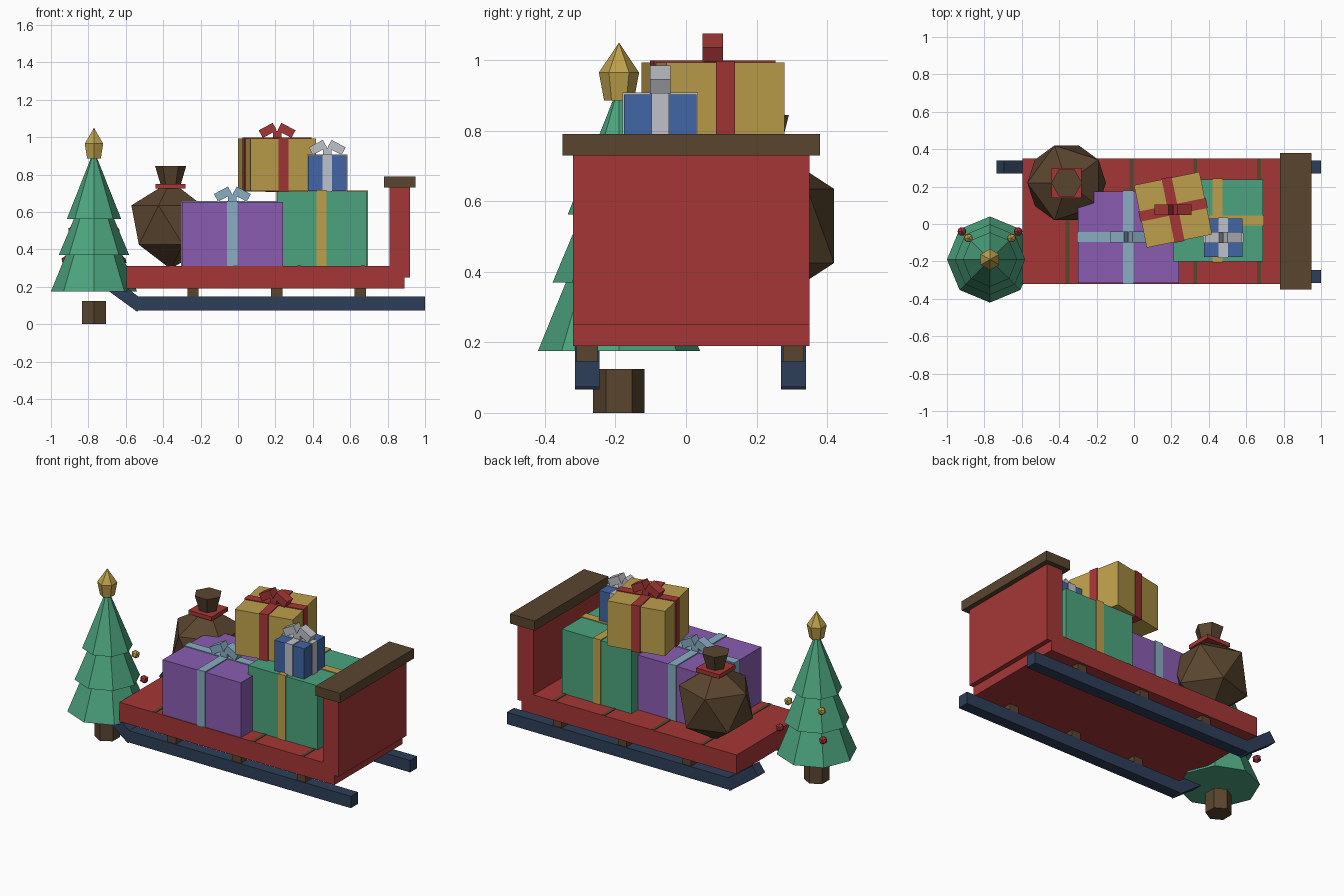
import bpy, bmesh
from math import sin, cos, pi, radians
from mathutils import Matrix, Vector

cube = bpy.data.objects.get("Cube")
if cube:
    bpy.data.objects.remove(cube, do_unlink=True)


def material(name, r, g, b):
    """Flat material from 0-255 display colour, stored as linear."""
    lin = [((c / 255 + 0.055) / 1.055) ** 2.4 for c in (r, g, b)] + [1]
    m = bpy.data.materials.new(name)
    m.use_nodes = True
    m.diffuse_color = lin
    m.node_tree.nodes["Principled BSDF"].inputs["Base Color"].default_value = lin
    return m


RED = material("red", 165, 54, 54)
BROWN = material("brown", 90, 69, 47)
NAVY = material("navy", 45, 62, 88)
GREEN = material("green", 76, 164, 126)
GOLD = material("gold", 190, 160, 76)
PURPLE = material("purple", 138, 92, 176)
PALE_BLUE = material("pale blue", 136, 174, 194)
BLUE = material("blue", 65, 102, 165)
SILVER = material("silver", 190, 193, 200)


def finish(name, bm, mat, loc=(0, 0, 0)):
    bmesh.ops.recalc_face_normals(bm, faces=bm.faces)
    mesh = bpy.data.meshes.new(name)
    bm.to_mesh(mesh)
    bm.free()
    mesh.materials.append(mat)
    ob = bpy.data.objects.new(name, mesh)
    ob.location = loc
    bpy.context.collection.objects.link(ob)
    return ob


def box(name, center, size, mat, tilt=0, turn=0):
    """Box tilted about y and turned about z, in degrees."""
    bm = bmesh.new()
    rot = Matrix.Rotation(radians(turn), 4, 'Z') @ Matrix.Rotation(radians(tilt), 4, 'Y')
    bmesh.ops.create_cube(bm, size=1, matrix=rot @ Matrix.Diagonal((*size, 1)))
    return finish(name, bm, mat, center)


def span(name, x, y, z, mat):
    """Box given by its (low, high) range on each axis."""
    axes = (x, y, z)
    return box(name, [(a + b) / 2 for a, b in axes], [b - a for a, b in axes], mat)


def lathe(name, profile, sides, loc, mat, start=90):
    """Faceted solid from (radius, height) pairs; radius 0 makes a point."""
    bm = bmesh.new()
    rings = []
    for r, z in profile:
        angles = [radians(start) + 2 * pi * i / sides for i in range(sides if r else 1)]
        rings.append([bm.verts.new((r * cos(a), r * sin(a), z)) for a in angles])
    for low, high in zip(rings, rings[1:]):
        for i in range(sides):
            j = (i + 1) % sides
            quad = [low[i], low[j], high[j % len(high)], high[i % len(high)]]
            bm.faces.new(list(dict.fromkeys(quad)))
    for ring in (rings[0], rings[-1]):
        if len(ring) > 2:
            bm.faces.new(ring)
    return finish(name, bm, mat, loc)


def ball(name, loc, radius, mat):
    bm = bmesh.new()
    bmesh.ops.create_icosphere(bm, subdivisions=1, radius=radius,
                               matrix=Matrix.Rotation(pi, 4, 'Z'))
    return finish(name, bm, mat, loc)


def gift(name, center, size, mat, ribbon, turn=0, band=0.055, cross=(0, 0)):
    """Wrapped box with two crossing bands and a bow on top."""
    w, d, h = size
    box(name, center, size, mat, turn=turn)
    rot = Matrix.Rotation(radians(turn), 3, 'Z')
    c = Vector(center)
    box(name + "_ribbon_lengthwise", c + rot @ Vector((cross[0], 0, 0)),
        (band, d + 0.01, h + 0.012), ribbon, turn=turn)
    box(name + "_ribbon_crosswise", c + rot @ Vector((0, cross[1], 0)),
        (w + 0.01, band, h + 0.01), ribbon, turn=turn)
    top = c + rot @ Vector((*cross, 0)) + Vector((0, 0, h / 2))
    box(name + "_bow_knot", top + Vector((0, 0, 0.022)), (0.045, 0.056, 0.035), ribbon)
    for side, s in (("right", -1), ("left", 1)):
        box(f"{name}_bow_loop_{side}", top + Vector((s * 0.05, 0, 0.043)),
            (0.085, 0.058, 0.046), ribbon, tilt=s * 28)


# Sled body
DECK_Y = (-0.32, 0.35)
span("deck", (-0.595, 0.89), DECK_Y, (0.19, 0.31), RED)
span("backboard", (0.81, 0.92), DECK_Y, (0.25, 0.73), RED)
span("backboard_cap", (0.78, 0.95), (-0.35, 0.38), (0.73, 0.79), BROWN)
for i in range(4):
    x = -0.355 + i * 0.341
    span(f"deck_slat_gap_{i + 1}", (x - 0.01, x + 0.01), DECK_Y, (0.308, 0.313), BROWN)

# Runners with upturned tips and short posts
for side, y in (("right", -0.28), ("left", 0.305)):
    span(f"runner_{side}", (-0.55, 1.0), (y - 0.035, y + 0.035), (0.073, 0.147), NAVY)
    box(f"runner_tip_{side}", (-0.617, y, 0.166), (0.243, 0.07, 0.07), NAVY, tilt=36)
    for i in range(3):
        box(f"runner_post_{side}_{i + 1}", (-0.24 + i * 0.447, y, 0.168),
            (0.06, 0.06, 0.05), BROWN)

# Presents
gift("purple_gift", (-0.03, -0.07, 0.48), (0.54, 0.49, 0.345), PURPLE, PALE_BLUE)
gift("gold_gift", (0.209, 0.076, 0.853), (0.357, 0.341, 0.28), GOLD, RED, turn=11.5)
gift("blue_gift", (0.477, -0.073, 0.807), (0.205, 0.205, 0.19), BLUE, SILVER, band=0.05)
span("green_gift", (0.21, 0.69), (-0.2, 0.238), (0.31, 0.71), GREEN)
span("green_gift_ribbon_lengthwise", (0.42, 0.473), (-0.205, 0.243), (0.31, 0.716), GOLD)
span("green_gift_ribbon_crosswise", (0.205, 0.695), (-0.007, 0.046), (0.31, 0.715), GOLD)

# Sack
SACK = (-0.36, 0.22)
ball("sack_body", (*SACK, 0.53), 0.235, BROWN)
box("sack_tie", (*SACK, 0.738), (0.16, 0.16, 0.025), RED)
lathe("sack_neck", [(0.052, 0.74), (0.083, 0.845)], 6, (*SACK, 0), BROWN, start=0)

# Tree
TREE = (-0.77, -0.19, 0)
lathe("tree_trunk", [(0.073, 0), (0.073, 0.125)], 6, TREE, BROWN)
for i, (r, low, high) in enumerate([(0.23, 0.175, 0.74), (0.188, 0.37, 0.82),
                                    (0.145, 0.563, 0.93)]):
    lathe(f"tree_tier_{i + 1}", [(r, low), (0, high)], 8, TREE, GREEN)
lathe("tree_topper", [(0.042, 0.885), (0.057, 0.965), (0, 1.05)], 6, TREE, GOLD)
for side, s in (("right", -1), ("left", 1)):
    ball(f"red_bauble_{side}", (-0.77 + s * 0.15, -0.04, 0.34), 0.026, RED)
    ball(f"gold_bauble_{side}", (-0.77 + s * 0.115, -0.075, 0.50), 0.026, GOLD)
